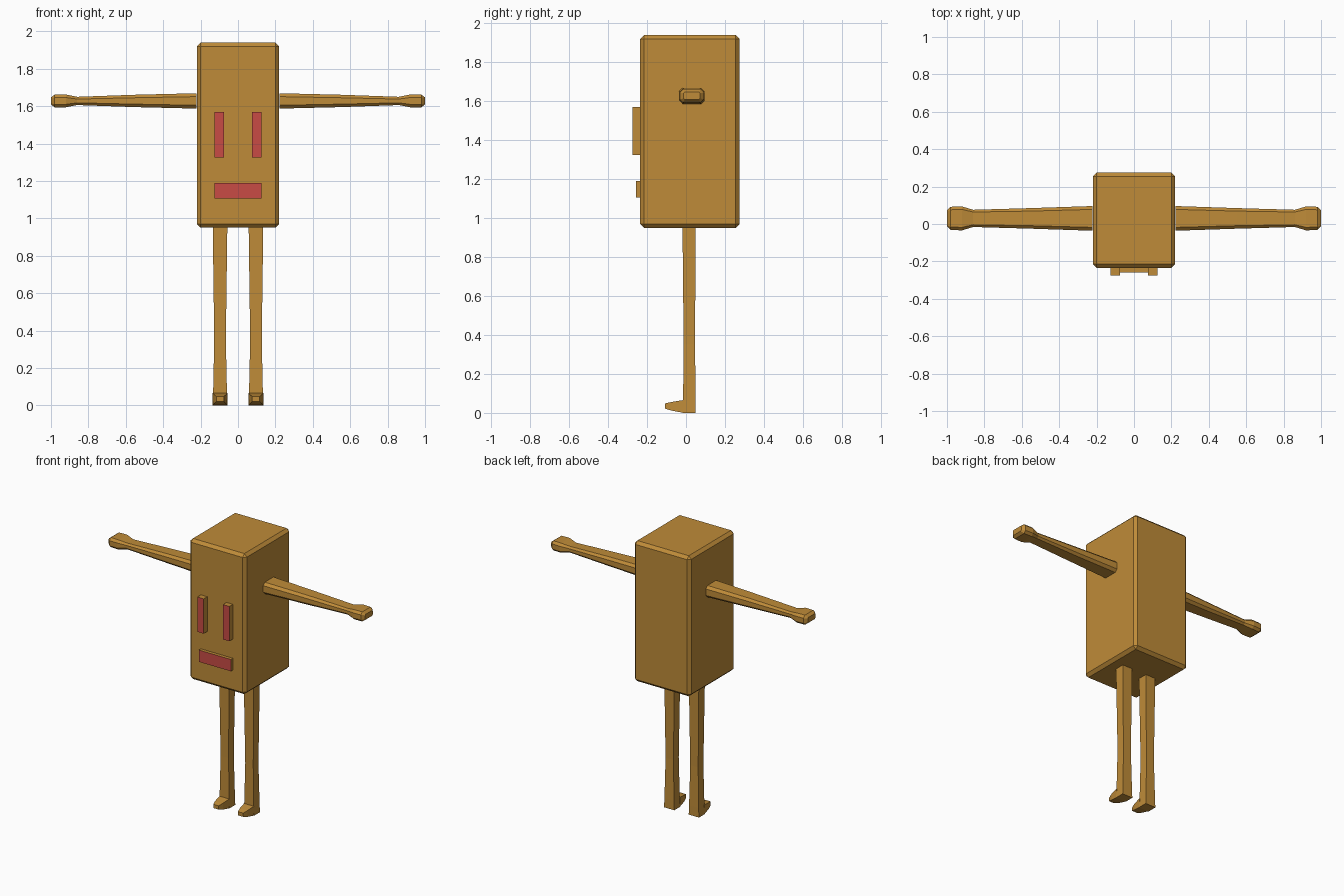
import bpy, bmesh
from mathutils import Vector

if "Cube" in bpy.data.objects:
    bpy.data.objects.remove(bpy.data.objects["Cube"])


def material(name, color):
    m = bpy.data.materials.new(name)
    m.diffuse_color = color
    m.use_nodes = True
    m.node_tree.nodes["Principled BSDF"].inputs["Base Color"].default_value = m.diffuse_color
    return m


brown = material("brown", (0.52, 0.26, 0.04, 1))
red = material("red", (0.58, 0.07, 0.06, 1))


def finish(name, bm):
    bmesh.ops.recalc_face_normals(bm, faces=bm.faces)
    me = bpy.data.meshes.new(name)
    bm.to_mesh(me)
    bm.free()
    me.materials.append(brown)
    me.materials.append(red)
    ob = bpy.data.objects.new(name, me)
    bpy.context.collection.objects.link(ob)
    return ob


def box(name, lo, hi, bevel=0, red_front=False):
    lo, hi = Vector(lo), Vector(hi)
    bm = bmesh.new()
    bmesh.ops.create_cube(bm, size=1)
    bmesh.ops.scale(bm, vec=hi - lo, verts=bm.verts)
    bmesh.ops.translate(bm, vec=(lo + hi) / 2, verts=bm.verts)
    if bevel:
        bmesh.ops.bevel(bm, geom=bm.edges[:], offset=bevel, segments=1, affect='EDGES')
    if red_front:
        bm.normal_update()
        for f in bm.faces:
            if f.normal.y < -0.9:
                f.material_index = 1
    return finish(name, bm)


def loft(name, rings):
    bm = bmesh.new()
    loops = [[bm.verts.new(p) for p in r] for r in rings]
    n = len(loops[0])
    for a, b in zip(loops, loops[1:]):
        for i in range(n):
            j = (i + 1) % n
            bm.faces.new((a[i], a[j], b[j], b[i]))
    bm.faces.new(loops[0])
    bm.faces.new(loops[-1])
    return finish(name, bm)


# Block body, lightly chamfered
box("body", (-0.22, -0.235, 0.95), (0.22, 0.275, 1.94), 0.02)

# Face panels, red only on the front
box("mouth", (-0.125, -0.258, 1.107), (0.125, -0.23, 1.19), red_front=True)

# Arm sections: x, half depth, half height, chamfer
arm = [(0.222, 0.066, 0.041, 0.018), (0.55, 0.055, 0.033, 0.016),
       (0.86, 0.046, 0.022, 0.012), (0.92, 0.064, 0.034, 0.016),
       (0.98, 0.062, 0.034, 0.016), (1.0, 0.042, 0.019, 0.006)]
# Leg sections: z, half width, front y, back y
leg = [(0.955, 0.039, -0.018, 0.05), (0.35, 0.031, -0.012, 0.046),
       (0.065, 0.037, -0.015, 0.05), (0.0, 0.04, -0.017, 0.05)]
# Foot sections: y, half width, bottom, top
foot = [(-0.012, 0.039, 0.0, 0.066), (-0.075, 0.03, 0.012, 0.056),
        (-0.108, 0.02, 0.022, 0.048)]

for side, s in (("left", 1), ("right", -1)):
    x0, x1 = sorted((s * 0.075, s * 0.125))
    box(side + "_eye", (x0, -0.275, 1.325), (x1, -0.23, 1.57), red_front=True)
    rings = []
    for x, h, v, c in arm:
        pts = [(h, v - c), (h - c, v), (c - h, v), (-h, v - c),
               (-h, c - v), (c - h, -v), (h - c, -v), (h, c - v)]
        rings.append([(s * x, 0.03 + y, 1.628 + z) for y, z in pts])
    loft(side + "_arm", rings)
    cx = s * 0.096
    loft(side + "_leg", [[(cx - w, a, z), (cx + w, a, z), (cx + w, b, z), (cx - w, b, z)]
                         for z, w, a, b in leg])
    loft(side + "_foot", [[(cx - w, y, a), (cx + w, y, a), (cx + w, y, b), (cx - w, y, b)]
                          for y, w, a, b in foot])
